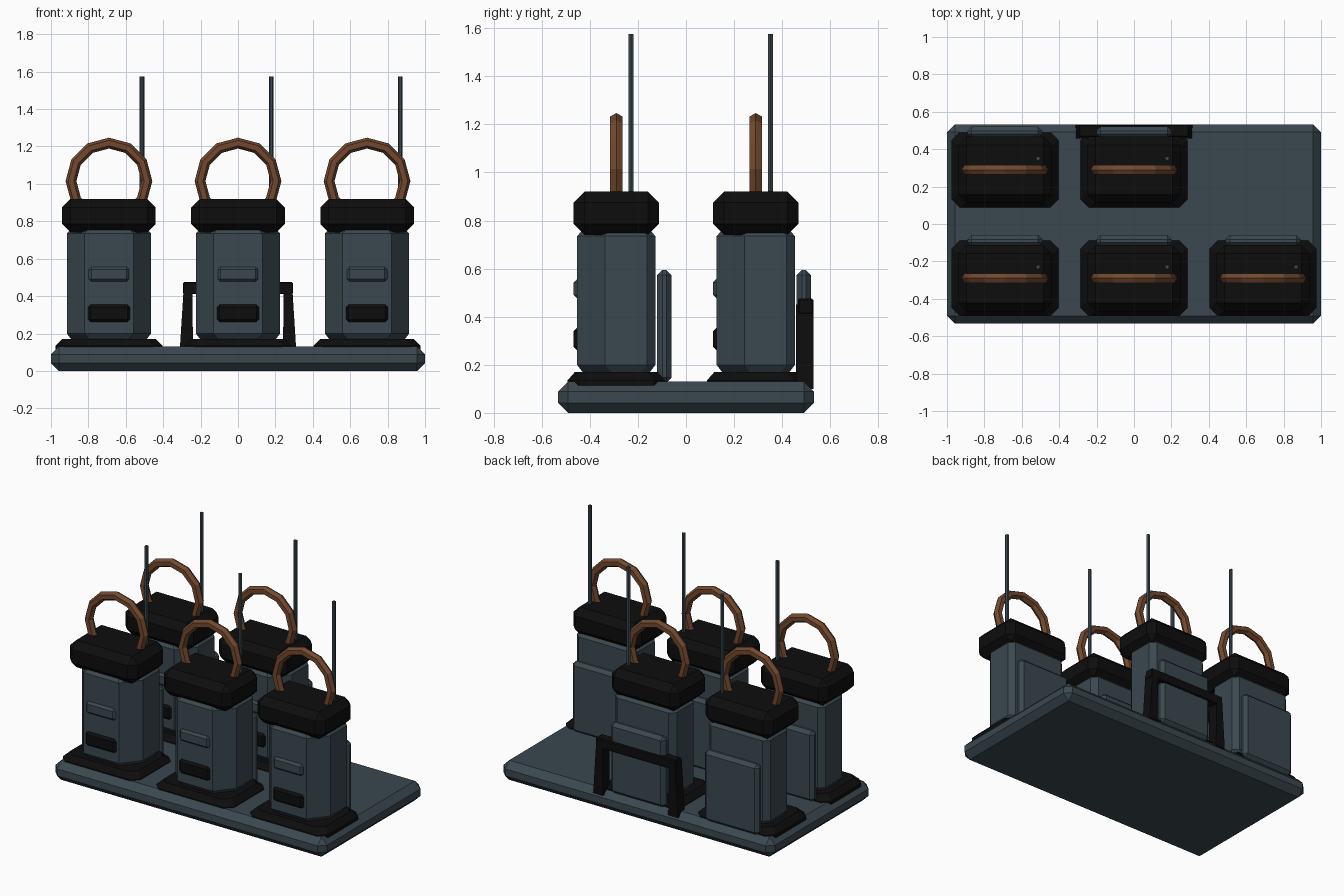
import bpy, bmesh, math

if "Cube" in bpy.data.objects:
    bpy.data.objects.remove(bpy.data.objects["Cube"])


def material(name, rgb):
    m = bpy.data.materials.new(name)
    m.diffuse_color = (*rgb, 1)
    m.use_nodes = True
    m.node_tree.nodes["Principled BSDF"].inputs["Base Color"].default_value = m.diffuse_color
    return m


SLATE = material("slate_grey", (0.042, 0.065, 0.078))
BLACK = material("soft_black", (0.004, 0.004, 0.004))
BROWN = material("copper_brown", (0.17, 0.066, 0.028))


def finish(bm, name, mat):
    bmesh.ops.recalc_face_normals(bm, faces=bm.faces[:])
    me = bpy.data.meshes.new(name)
    bm.to_mesh(me)
    bm.free()
    me.materials.append(mat)
    ob = bpy.data.objects.new(name, me)
    bpy.context.collection.objects.link(ob)
    return ob


def box(name, lo, hi, bevel, mat):
    """Axis-aligned box with single-segment chamfers."""
    bm = bmesh.new()
    bmesh.ops.create_cube(bm, size=1)
    for v in bm.verts:
        for i in range(3):
            v.co[i] = lo[i] if v.co[i] < 0 else hi[i]
    if bevel:
        bmesh.ops.bevel(bm, geom=bm.edges[:], offset=bevel, segments=1,
                        profile=0.5, affect='EDGES')
    return finish(bm, name, mat)


def loft(name, rings, mat):
    """Skin a stack of equal-length rings and cap both ends."""
    bm = bmesh.new()
    rows = [[bm.verts.new(p) for p in r] for r in rings]
    n = len(rows[0])
    for a, b in zip(rows, rows[1:]):
        for i in range(n):
            bm.faces.new((a[i], a[(i + 1) % n], b[(i + 1) % n], b[i]))
    bm.faces.new(rows[0][::-1])
    bm.faces.new(rows[-1])
    return finish(bm, name, mat)


def octagon(cx, cy, hx, hy, z, cf, cb):
    """Chamfered rectangle; cf / cb are (x, y) cuts on front / back corners."""
    right = [(hx - cf[0], -hy), (hx, -hy + cf[1]), (hx, hy - cb[1]), (hx - cb[0], hy)]
    pts = right + [(-x, y) for x, y in reversed(right)]
    return [(cx + x, cy + y, z) for x, y in pts]


def ring(name, cx, cy, cz, R, r, mat, seg=12, sides=6):
    """Upright low-poly ring in the XZ plane."""
    bm = bmesh.new()
    rows = []
    for i in range(seg):
        a = i * math.tau / seg
        row = []
        for j in range(sides):
            b = j * math.tau / sides
            d = R + r * math.cos(b)
            row.append(bm.verts.new((cx + d * math.cos(a), cy + r * math.sin(b),
                                     cz + d * math.sin(a))))
        rows.append(row)
    for i in range(seg):
        p, q = rows[i], rows[(i + 1) % seg]
        for j in range(sides):
            k = (j + 1) % sides
            bm.faces.new((p[j], p[k], q[k], q[j]))
    return finish(bm, name, mat)


def unit(x, y):
    # black foot, tapering upward
    c = (0.045, 0.045)
    loft("foot", [octagon(x, y, 0.285, 0.203, 0.11, c, c),
                  octagon(x, y, 0.285, 0.203, 0.135, c, c),
                  octagon(x, y, 0.25, 0.172, 0.17, c, c)], BLACK)
    # main body with wide front chamfers
    f, b = (0.095, 0.117), (0.035, 0.035)
    loft("body", [octagon(x, y, 0.225 - i, 0.163 - i, z, f, b)
                  for z, i in ((0.16, 0.03), (0.2, 0), (0.735, 0), (0.757, 0.02))], SLATE)
    # cap, carrying ring and antenna rod
    box("cap", (x - 0.25, y - 0.177, 0.74), (x + 0.25, y + 0.177, 0.92), 0.045, BLACK)
    ring("carrying_ring", x, y, 1.015, 0.203, 0.029, BROWN)
    rod = [[(x + 0.177 + 0.0125 * math.cos(k * math.tau / 6),
             y + 0.061 + 0.0125 * math.sin(k * math.tau / 6), z) for k in range(6)]
           for z in (0.88, 1.575)]
    loft("antenna_rod", rod, SLATE)
    # front panel details
    box("front_label", (x - 0.108, y - 0.178, 0.477), (x + 0.108, y - 0.14, 0.556), 0.014, SLATE)
    box("front_slot", (x - 0.112, y - 0.178, 0.262), (x + 0.112, y - 0.14, 0.354), 0.014, BLACK)
    # plate standing behind the body
    box("back_plate", (x - 0.2, y + 0.17, 0.125), (x + 0.2, y + 0.23, 0.595), 0.022, SLATE)


# base slab
box("base", (-1, -0.533, 0), (1, 0.533, 0.13), 0.042, SLATE)

# five units, leaving the back right place empty
for ux, uy in ((-0.69, -0.29), (0, -0.29), (0.69, -0.29), (-0.69, 0.29), (0, 0.29)):
    unit(ux, uy)

# black frame around the back middle plate
box("frame_bar", (-0.295, 0.465, 0.41), (0.295, 0.53, 0.475), 0.006, BLACK)
for s in (-1, 1):
    loft("frame_leg", [[(s * px, py, z) for px, py in
                        ((o, 0.458), (i, 0.458), (i, 0.53), (o, 0.53))]
                       for z, o, i in ((0.1, 0.312, 0.24), (0.45, 0.29, 0.245))], BLACK)
